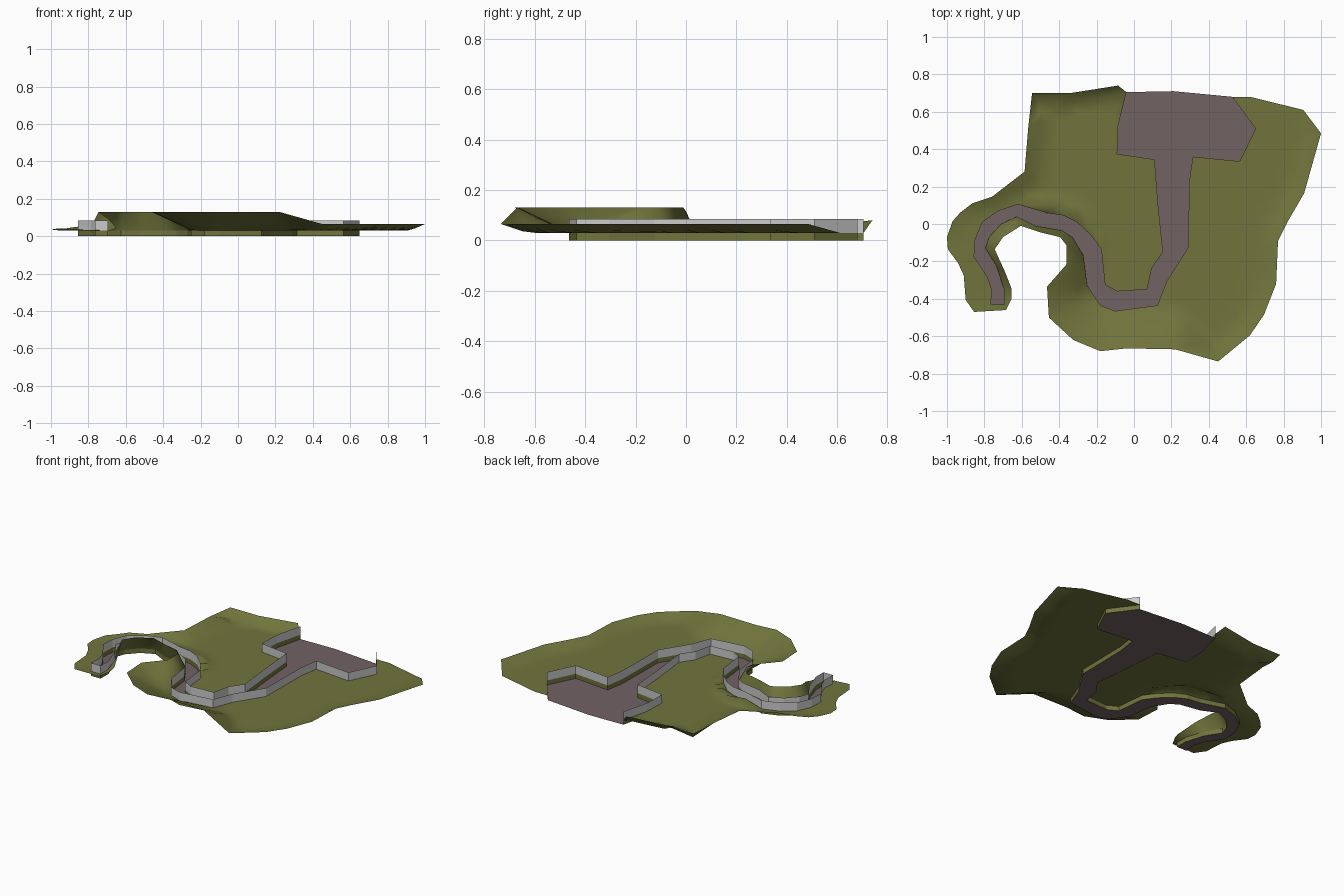
import bpy
from mathutils import Vector
from mathutils.geometry import delaunay_2d_cdt, intersect_point_line

if "Cube" in bpy.data.objects:
    bpy.data.objects.remove(bpy.data.objects["Cube"])

GROUND, FENCE_TOP = 0.03, 0.085

# Outer rim of the land (x, y, height), clockwise from the back right
RIM = [
    (.62, .68, .03), (.905, .61, .03), (1, .485, .065), (.91, .165, .065), (.82, .01, .065),
    (.77, -.09, .065), (.76, -.32, .065), (.695, -.485, .065), (.62, -.595, .065),
    (.45, -.735, .065), (.22, -.67, .13), (-.04, -.665, .13), (-.18, -.68, .13),
    (-.325, -.62, .13), (-.455, -.50, .13), (-.465, -.335, .13), (-.36, -.215, .13),
    (-.36, -.115, .13), (-.395, -.07, .13), (-.50, -.045, .13), (-.605, -.01, .13),
    (-.70, -.07, .13), (-.745, -.135, .13), (-.69, -.255, .09), (-.655, -.345, .05),
    (-.655, -.40, .04), (-.685, -.46, .03), (-.855, -.47, .035), (-.90, -.405, .035),
    (-.91, -.275, .035), (-.94, -.21, .035), (-.995, -.135, .035), (-1, -.07, .035),
    (-.97, .015, .04), (-.93, .06, .04), (-.865, .11, .05), (-.76, .145, .055),
    (-.585, .28, .075), (-.565, .52, .08), (-.545, .70, .075), (-.34, .70, .075),
    (-.085, .74, .08),
]
# Both banks of the channel: back left, down to the far end, and back again
BANK = [
    (-.04, .705), (-.085, .525), (-.09, .375), (.11, .345), (.13, .09), (.155, -.15),
    (.095, -.235), (.07, -.35), (-.09, -.36), (-.155, -.325), (-.175, -.135),
    (-.23, -.06), (-.305, .01), (-.375, .045), (-.47, .06), (-.62, .105), (-.725, .07),
    (-.81, .01), (-.85, -.085), (-.855, -.175), (-.785, -.28), (-.76, -.35),
    (-.765, -.43), (-.695, -.43), (-.695, -.35), (-.735, -.225), (-.795, -.13),
    (-.775, -.07), (-.71, 0), (-.625, .04), (-.525, -.01), (-.385, -.035), (-.33, -.07),
    (-.27, -.17), (-.25, -.33), (-.18, -.435), (-.10, -.465), (.125, -.435),
    (.175, -.305), (.29, -.125), (.295, .23), (.315, .36), (.565, .335), (.65, .51),
    (.525, .68),
]


def material(name, rgb):
    m = bpy.data.materials.new(name)
    m.diffuse_color = (*rgb, 1)
    m.use_nodes = True
    m.node_tree.nodes["Principled BSDF"].inputs["Base Color"].default_value = m.diffuse_color
    return m


grass = material("olive grass", (.165, .175, .045))
floor = material("mauve floor", (.17, .122, .127))
grey = material("light grey", (.6, .6, .6))


def make(name, verts, faces, mat, smooth=False):
    me = bpy.data.meshes.new(name)
    me.from_pydata(verts, [], faces)
    me.materials.append(mat)
    for p in me.polygons:
        p.use_smooth = smooth
    ob = bpy.data.objects.new(name, me)
    bpy.context.collection.objects.link(ob)
    return ob


def fill(name, points, n, mat, smooth=False):
    """Triangulate the outline points[:n], using the rest as inner points."""
    v, _, f, orig, _, _ = delaunay_2d_cdt(
        [Vector(p[:2]) for p in points], [], [list(range(n))], 1, 1e-5)
    verts = [(p.x, p.y, points[o[0]][2] if o else GROUND) for p, o in zip(v, orig)]
    return make(name, verts, f, mat, smooth)


def nearest(p, line):
    """Distance to a polyline, with the height at the closest place."""
    best = (9, GROUND)
    for a, b in zip(line, line[1:]):
        _, t = intersect_point_line(p, Vector(a[:2]), Vector(b[:2]))
        t = min(max(t, 0), 1)
        q = Vector(a).lerp(Vector(b), t)
        best = min(best, ((q.xy - p).length, q.z))
    return best


def inside(p, loop):
    hit = False
    for a, b in zip(loop, loop[1:] + loop[:1]):
        if (a[1] > p.y) != (b[1] > p.y):
            if p.x < a[0] + (p.y - a[1]) * (b[0] - a[0]) / (b[1] - a[1]):
                hit = not hit
    return hit


# Land: flat ground beside the channel that turns up towards its rim
bank3 = [(x, y, GROUND) for x, y in BANK]
outline = RIM + bank3
inner = [(-.515, .665, GROUND), (-.31, .665, GROUND), (-.09, .69, GROUND)]
step = .05
for i in range(41):
    for j in range(31):
        p = Vector((-1 + i * step, -.75 + j * step))
        if not inside(p, outline):
            continue
        d, h = nearest(p, RIM)
        if d < .03 or nearest(p, bank3)[0] < .025 or (p.y > .64 and p.x < 0):
            continue
        width = .04 if p.y > .6 and d > .7 - p.y - .02 else (h - GROUND) * 2 + .01
        rise = max(0, 1 - d / width)
        inner.append((p.x, p.y, GROUND + (h - GROUND) * rise))
fill("land", outline + inner, len(outline), grass, True)

# Channel floor
bed = [(x, y, 0) for x, y in BANK] + [(.21, .71, 0)]
fill("channel_floor", bed, len(bed), floor)


# Upright strips along the banks, open at the back
def strip(name, z0, z1, mat):
    n = len(BANK)
    verts = [(x, y, z) for z in (z0, z1) for x, y in BANK]
    make(name, verts, [(i, i + 1, n + i + 1, n + i) for i in range(n - 1)], mat)


strip("channel_sides", 0, GROUND, grass)
strip("fence", GROUND, FENCE_TOP, grey)
